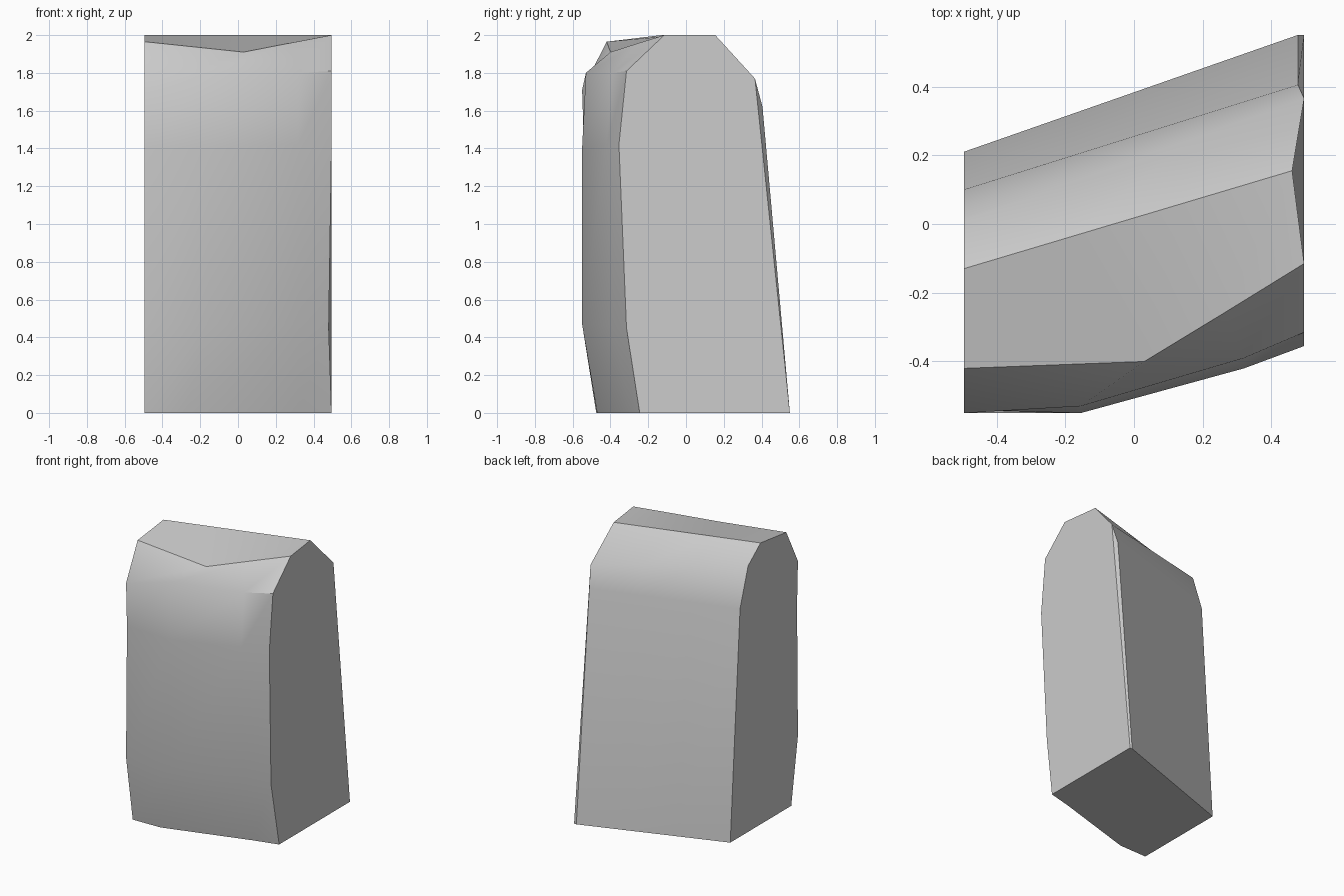
import bpy
import bmesh
import math
from mathutils import Vector

default_cube = bpy.data.objects.get("Cube")
if default_cube:
    bpy.data.objects.remove(default_cube, do_unlink=True)


def flat_material(name, colour):
    material = bpy.data.materials.new(name)
    material.use_nodes = True
    material.diffuse_color = colour
    shader = material.node_tree.nodes["Principled BSDF"]
    shader.inputs["Base Color"].default_value = colour
    return material


def straight_row(left, right):
    """Four evenly spaced points along a straight edge."""
    start, end = Vector(left), Vector(right)
    return [start.lerp(end, step / 3) for step in range(4)]


LEFT, RIGHT = -.495, .495

# Bowed front, rising from the foot to the shoulder
front_rows = [
    [(LEFT, -.475, 0), (-.28, -.47, 0), (.32, -.29, 0), (RIGHT, -.245, 0)],
    [(LEFT, -.55, .47), (-.155, -.55, .47), (.32, -.39, .46), (.48, -.315, .45)],
    [(LEFT, -.54, 1.4), (-.155, -.55, 1.4), (.32, -.42, 1.42), (RIGHT, -.355, 1.42)],
    [(LEFT, -.55, 1.71), (-.155, -.53, 1.8), (.32, -.39, 1.8), (RIGHT, -.315, 1.81)],
    [(LEFT, -.42, 1.965), (.03, -.4, 1.91), (.26, -.26, 1.955), (RIGHT, -.115, 2)],
]

# Crown ridge and sloping back, down to the ground
back_rows = [
    straight_row((LEFT, -.13, 2), (.46, .155, 2)),
    straight_row((LEFT, .01, 1.89), (RIGHT, .365, 1.77)),
    straight_row((LEFT, .1, 1.62), (.477, .405, 1.62)),
    straight_row((LEFT, .21, 0), (.477, .55, 0)),
]

# Loft the rows into one closed block
bm = bmesh.new()
rows = [[bm.verts.new(point) for point in row] for row in front_rows + back_rows]
for lower, upper in zip(rows, rows[1:]):
    for column in range(3):
        bm.faces.new((lower[column], lower[column + 1],
                      upper[column + 1], upper[column]))

# Flat ends, narrow back chamfer and base
heel = bm.verts.new((RIGHT, .55, 0))
bm.faces.new([row[0] for row in rows])
bm.faces.new([row[-1] for row in rows[:-2]] + [heel])
bm.faces.new((heel, rows[-1][-1], rows[-2][-1], rows[-3][-1]))
bm.faces.new(rows[0] + [heel] + rows[-1][::-1])
bmesh.ops.recalc_face_normals(bm, faces=bm.faces)

mesh = bpy.data.meshes.new("stone_block")
bm.to_mesh(mesh)
bm.free()
mesh.materials.append(flat_material("light_grey_stone", (.6, .6, .6, 1)))

block = bpy.data.objects.new("stone_block", mesh)
bpy.context.collection.objects.link(block)
bpy.ops.object.select_all(action="DESELECT")
block.select_set(True)
bpy.context.view_layer.objects.active = block
bpy.ops.object.shade_smooth_by_angle(angle=math.radians(35))
